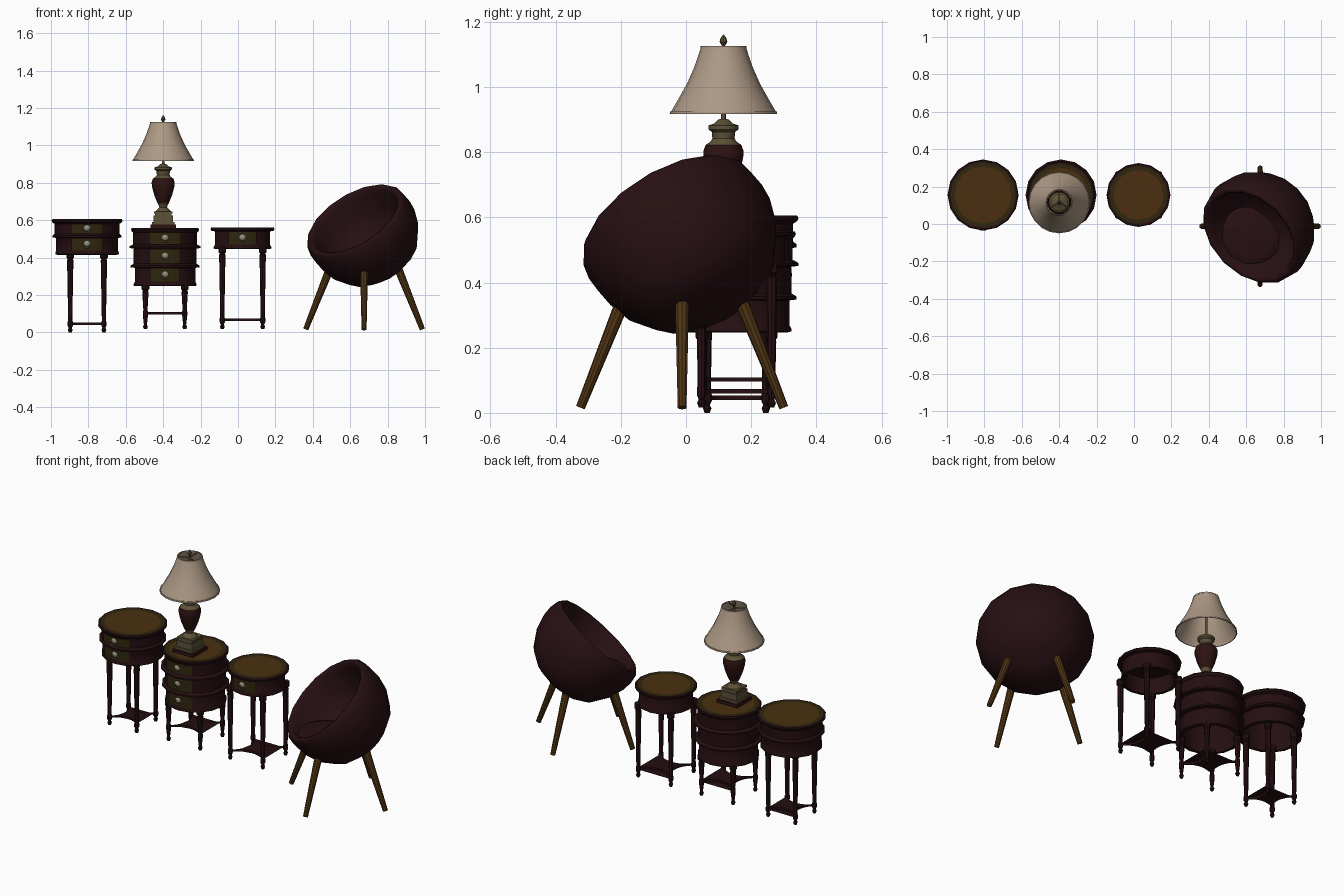
import bpy, bmesh, math
from mathutils import Matrix, Vector

if "Cube" in bpy.data.objects:
    bpy.data.objects.remove(bpy.data.objects["Cube"])


def mat(name, c):
    m = bpy.data.materials.new(name)
    m.diffuse_color = (*c, 1)
    m.use_nodes = True
    m.node_tree.nodes["Principled BSDF"].inputs["Base Color"].default_value = m.diffuse_color
    return m


WOOD = mat("dark mahogany", (.018, .0045, .0055))
OLIVE = mat("olive inlay", (.028, .019, .004))
BROWN = mat("brown leather top", (.070, .028, .005))
OAK = mat("chair leg wood", (.080, .035, .007))
SILVER = mat("silver pull", (.30, .28, .22))
BRASS = mat("antique brass", (.11, .085, .04))
SHADE = mat("cream shade", (.42, .32, .235))
URN = mat("lamp maroon", (.028, .006, .006))
CLOTH = mat("chair maroon", (.020, .005, .006))


def finish(name, bm, mats, matrix=None, angle=35):
    bmesh.ops.remove_doubles(bm, verts=bm.verts, dist=1e-5)
    bmesh.ops.recalc_face_normals(bm, faces=bm.faces)
    me = bpy.data.meshes.new(name)
    bm.to_mesh(me)
    bm.free()
    for m in mats:
        me.materials.append(m)
    ob = bpy.data.objects.new(name, me)
    bpy.context.collection.objects.link(ob)
    if matrix is not None:
        ob.matrix_world = matrix
    bpy.ops.object.select_all(action='DESELECT')
    ob.select_set(True)
    bpy.context.view_layer.objects.active = ob
    bpy.ops.object.shade_smooth_by_angle(angle=math.radians(angle))
    return ob


def lathe(name, prof, mats, matrix=None, seg=16, start=-90, sweep=360, rule=None, angle=35):
    """Revolve (radius, z) points; rule(i) gives the material of profile segment i."""
    bm = bmesh.new()
    rows = []
    for k in range(seg + 1):
        a = math.radians(start + sweep * k / seg)
        rows.append([bm.verts.new((r * math.cos(a), r * math.sin(a), z)) for r, z in prof])
    for k in range(seg):
        for i in range(len(prof) - 1):
            f = bm.faces.new((rows[k][i], rows[k + 1][i], rows[k + 1][i + 1], rows[k][i + 1]))
            if rule:
                f.material_index = rule(i)
    return finish(name, bm, mats, matrix, angle)


def block(name, half, z0, z1, m, x, y):
    bm = bmesh.new()
    bmesh.ops.create_cube(bm, size=1)
    mx = Matrix.Translation((x, y, (z0 + z1) / 2)) @ Matrix.Diagonal((2 * half, 2 * half, z1 - z0, 1))
    return finish(name, bm, [m], mx)


def rod(name, a, b, ra, rb, m, seg=8):
    a, b = Vector(a), Vector(b)
    d = b - a
    mx = Matrix.Translation(a) @ d.to_track_quat('Z', 'Y').to_matrix().to_4x4()
    return lathe(name, [(0, 0), (ra, 0), (rb, d.length), (0, d.length)], [m], mx, seg)


def table(name, x, y, r, top, tiers, leg, shelf_z, floor):
    """tiers: (z_high, z_low, body radius, ledge radius) of each drawer, top down."""
    at = Matrix.Translation((x, y, 0))
    # drum with inlaid top, open underneath
    prof = [(0, top), (r - .037, top), (r - .015, top), (r - .004, top), (r, top - .006),
            (r - .003, top - .016)]
    for zh, zl, rb, rl in tiers:
        prof += [(rb, zh), (rb, zl + .022), (rl, zl + .012), (rl, zl + .003), (rb - .006, zl)]
    prof += [(tiers[-1][2] - .015, tiers[-1][1]), (tiers[-1][2] - .015, top - .02), (0, top - .02)]
    lathe(name + "_drum", prof, [WOOD, OLIVE, BROWN], at,
          rule=lambda i: 2 if i == 0 else 1 if i == 1 else 0)
    # drawer fronts and pulls
    for zh, zl, rb, rl in tiers:
        a, b = zl + .024, zh - .002
        lathe(name + "_drawer_front", [(rb - .01, a), (rb + .004, a), (rb + .004, b), (rb - .01, b)],
              [OLIVE], at, 6, -90 - 29, 58)
        face = Matrix.Translation((x, y - rb - .004, (a + b) / 2)) @ Matrix.Rotation(math.pi / 2, 4, 'X')
        lathe(name + "_pull_plate", [(0, .008), (.01, .006), (.017, 0)], [SILVER],
              face @ Matrix.Translation((0, .005, 0)), 8)
        ring = [(.015 + .003 * math.cos(t * math.pi / 2), .009 + .003 * math.sin(t * math.pi / 2))
                for t in range(5)]
        lathe(name + "_pull_ring", ring, [SILVER], face @ Matrix.Translation((0, -.005, 0)), 10, 180, 180)
    # turned legs
    h = tiers[-1][1] + .015
    s = shelf_z
    lp = [(0, floor), (.008, floor), (.013, floor + .014), (.008, floor + .024), (.014, s - .004),
          (.014, s + .016), (.011, s + .022), (.017, h - .045), (.013, h - .04),
          (.021, h - .03), (.021, h), (0, h)]
    for sx in (-1, 1):
        for sy in (-1, 1):
            lathe(name + "_leg", lp, [WOOD], Matrix.Translation((x + sx * leg, y + sy * leg, 0)), 8)
    # stretcher shelf with hollow sides
    bm = bmesh.new()
    pts = []
    for q in range(4):
        for k in range(8):
            t = k / 4 - 1 if k else -1
            p = Vector((leg * t, -leg + leg * .5 * (1 - t * t) ** .8, 0))
            pts.append(Matrix.Rotation(q * math.pi / 2, 3, 'Z') @ p)
    f = bm.faces.new([bm.verts.new(p) for p in pts])
    up = bmesh.ops.extrude_face_region(bm, geom=[f])
    bmesh.ops.translate(bm, vec=(0, 0, .013), verts=[v for v in up['geom'] if isinstance(v, bmesh.types.BMVert)])
    finish(name + "_shelf", bm, [WOOD], Matrix.Translation((x, y, s)))


table("tall_table", -.807, .155, .19, .605,
      [(.58, .505, .173, .184), (.503, .415, .166, .170)], .09, .04, 0)
table("chest_table", -.39, .155, .182, .557,
      [(.535, .448, .172, .190), (.446, .345, .168, .184), (.343, .247, .162, .168)], .105, .096, .017)
table("small_table", .024, .155, .171, .56, [(.54, .445, .148, .154)], .108, .06, .017)

# lamp: stepped square foot
LX, LY = -.40, .115
for half, z0, z1, m in ((.068, .557, .576, URN), (.060, .576, .590, BRASS), (.052, .590, .625, BRASS),
                        (.045, .625, .635, BRASS), (.050, .635, .647, BRASS)):
    block("lamp_foot", half, z0, z1, m, LX, LY)
L = Matrix.Translation((LX, LY, 0))
# lamp urn: brass stem, maroon belly, brass collar
urn = [(.042, .647), (.035, .655), (.02, .668), (.024, .68), (.030, .69), (.048, .735), (.060, .78),
       (.062, .802), (.055, .822), (.040, .832), (.034, .842), (.036, .862), (.046, .87), (.046, .882),
       (.028, .888), (.016, .9), (.007, .902), (.007, 1.12), (0, 1.12)]
lathe("lamp_urn", urn, [BRASS, URN], L, rule=lambda i: 1 if 4 <= i <= 7 else 0)
# lamp shade, open at both ends, with trim
lathe("lamp_shade", [(.162, .922), (.140, .96), (.112, 1.01), (.090, 1.06), (.076, 1.1), (.069, 1.122)],
      [SHADE], L, 20)
for r, z in ((.164, .917), (.070, 1.118)):
    lathe("shade_trim", [(r - .004, z), (r + .001, z), (r, z + .008), (r - .005, z + .008), (r - .004, z)],
          [SHADE], L, 20)
for k in range(3):
    a = math.radians(90 + 120 * k)
    rod("shade_spoke", (LX, LY, 1.115), (LX + .069 * math.cos(a), LY + .069 * math.sin(a), 1.118),
        .003, .003, BRASS, 6)
lathe("lamp_finial", [(0, 1.115), (.008, 1.118), (.005, 1.127), (.012, 1.138), (.009, 1.15), (0, 1.162)],
      [BRASS], L, 8)

# tub chair: egg shell with a tilted opening, facing front left
CX, CY = .674, -.012
back = Vector((1, 1, 0)).normalized()
u = (back * .73 + Vector((0, 0, .68))).normalized()
n = (back * -.68 + Vector((0, 0, .73))).normalized()
w = n.cross(u)
c = Vector((CX, CY, .6)) - back * .07
basis = Matrix((u, w, n)).transposed().to_4x4()
tilt = Matrix.Translation(c) @ basis @ Matrix.Diagonal((.295, .31, 1, 1))
shell = [(0, -.355), (.25, -.352), (.48, -.335), (.74, -.285), (.92, -.20), (1.0, -.115), (1.01, -.06),
         (.98, -.01), (.93, .006), (.87, 0), (.83, -.03), (.77, -.10), (.64, -.17), (.4, -.215), (0, -.23)]
lathe("chair_shell", shell, [CLOTH], tilt, 16, angle=60)
# seat cushion
seat = Matrix.Translation(Vector((CX, CY, .385)) - back * .07)
lathe("seat_cushion", [(0, -.05), (.12, -.05), (.165, -.03), (.178, 0), (.165, .02), (.12, .03), (0, .034)],
      [CLOTH], seat, 16, angle=60)
# splayed legs
for k in range(4):
    d = Vector((math.cos(k * math.pi / 2), math.sin(k * math.pi / 2), 0))
    p = Vector((CX, CY, 0))
    rod("chair_leg", p + d * .312 + Vector((0, 0, .016)), p + d * .185 + Vector((0, 0, .335)),
        .014, .022, OAK, 10)
